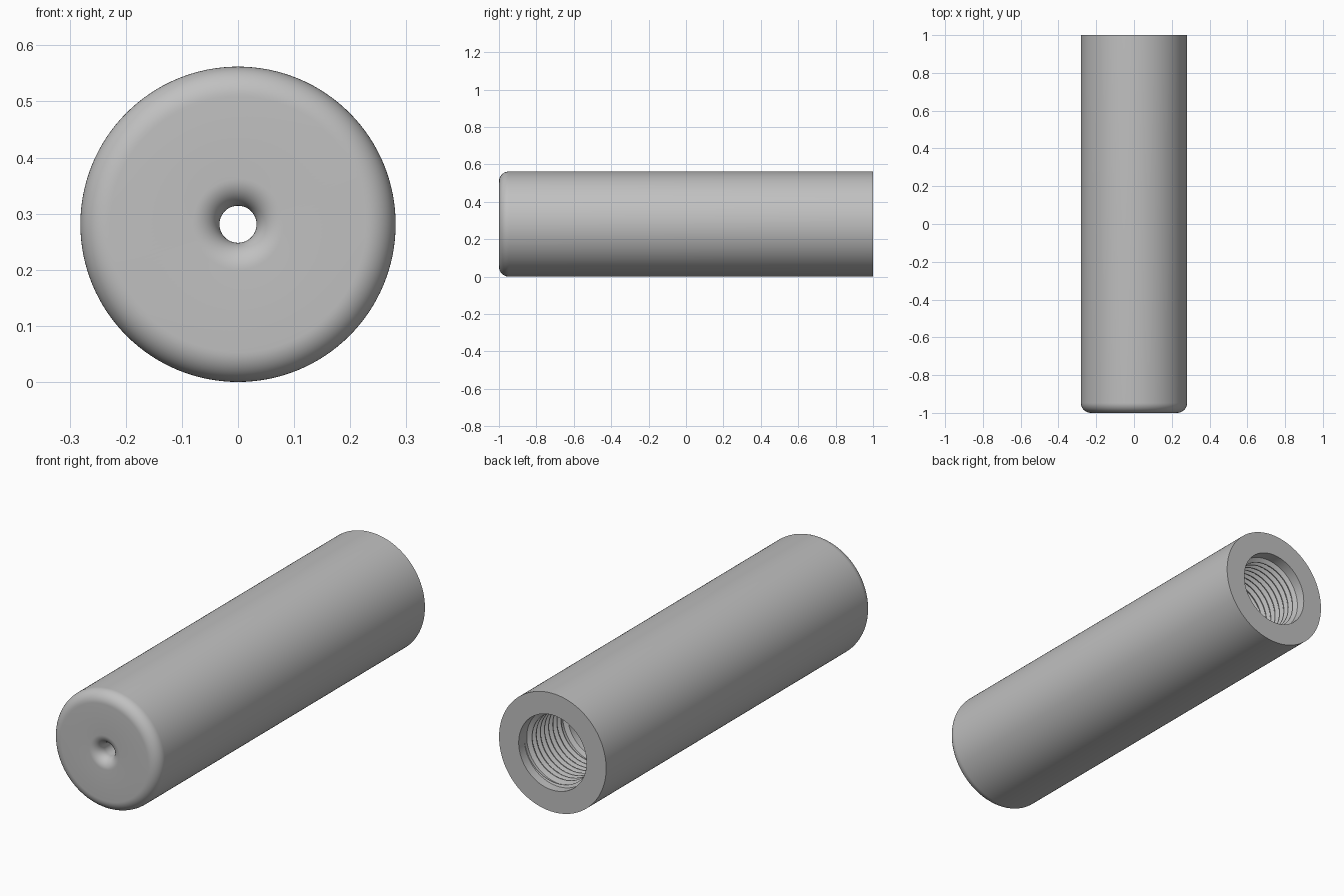
import bpy, bmesh
from math import sin, cos, pi

cube = bpy.data.objects.get("Cube")
if cube:
    bpy.data.objects.remove(cube, do_unlink=True)

RADIUS = 0.281
BORE = 0.158           # smooth bore, also the thread crest radius
ROOT = 0.178           # thread root radius
PITCH = 0.031
THREAD_END = 0.66
SEGMENTS = 128

metal = bpy.data.materials.new("plain grey metal")
metal.use_nodes = True
grey = (0.53, 0.53, 0.53, 1)
metal.diffuse_color = grey
metal.node_tree.nodes["Principled BSDF"].inputs["Base Color"].default_value = grey


def place(r, y, angle):
    """Point at a radius and angle around the long axis."""
    return (r * cos(angle), y, RADIUS + r * sin(angle))


def arc(r, y, radius, start, end, steps=12):
    """Rounded corner of a profile, as (radius, y) pairs."""
    angles = [start + (end - start) * i / steps for i in range(steps + 1)]
    return [(r + radius * cos(a), y + radius * sin(a)) for a in angles]


def finish(name, bm, sharp_angle):
    bmesh.ops.recalc_face_normals(bm, faces=bm.faces)
    mesh = bpy.data.meshes.new(name)
    bm.to_mesh(mesh)
    bm.free()
    mesh.materials.append(metal)
    obj = bpy.data.objects.new(name, mesh)
    bpy.context.collection.objects.link(obj)
    bpy.ops.object.select_all(action='DESELECT')
    obj.select_set(True)
    bpy.context.view_layer.objects.active = obj
    bpy.ops.object.shade_smooth_by_angle(angle=sharp_angle)
    return obj


def bridge(bm, first, second, closed=True):
    count = len(first)
    for i in range(count if closed else count - 1):
        j = (i + 1) % count
        bm.faces.new((first[i], first[j], second[j], second[i]))


# Hollow sleeve: closed profile turned around the long axis
edge, lip, hole = 0.053, 0.048, 0.033
profile = [(RADIUS, 1)]
profile += arc(RADIUS - edge, -1 + edge, edge, 0, -pi / 2)
profile += arc(hole + lip, -1 + lip, lip, -pi / 2, -pi)
profile += [(hole, -0.88), (BORE, -0.88), (BORE, THREAD_END),
            (ROOT, THREAD_END + 0.01), (ROOT, 1)]
bm = bmesh.new()
rings = [[bm.verts.new(place(r, y, 2 * pi * i / SEGMENTS)) for i in range(SEGMENTS)]
         for r, y in profile]
for a, b in zip(rings, rings[1:] + rings[:1]):
    bridge(bm, a, b)
finish("threaded_sleeve", bm, pi / 6)

# Internal thread: triangular ridge swept along a helix, fading at both ends
turns = int((1 - THREAD_END - PITCH) / PITCH)
steps = turns * 64
bm = bmesh.new()
sections = []
for i in range(steps + 1):
    angle = 2 * pi * i / 64
    y = THREAD_END + 0.6 * PITCH + PITCH * i / 64
    fade = max(0.02, min(1, i / 32, (steps - i) / 32))
    half = 0.46 * PITCH * fade
    crest = ROOT - (ROOT - BORE) * fade
    sections.append([bm.verts.new(place(r, y + dy, angle)) for r, dy in
                     ((ROOT + 0.003, -half), (crest, -half * 0.15),
                      (crest, half * 0.15), (ROOT + 0.003, half))])
for a, b in zip(sections, sections[1:]):
    bridge(bm, a, b)
bm.faces.new(sections[0])
bm.faces.new(sections[-1])
finish("internal_thread", bm, pi / 6)
